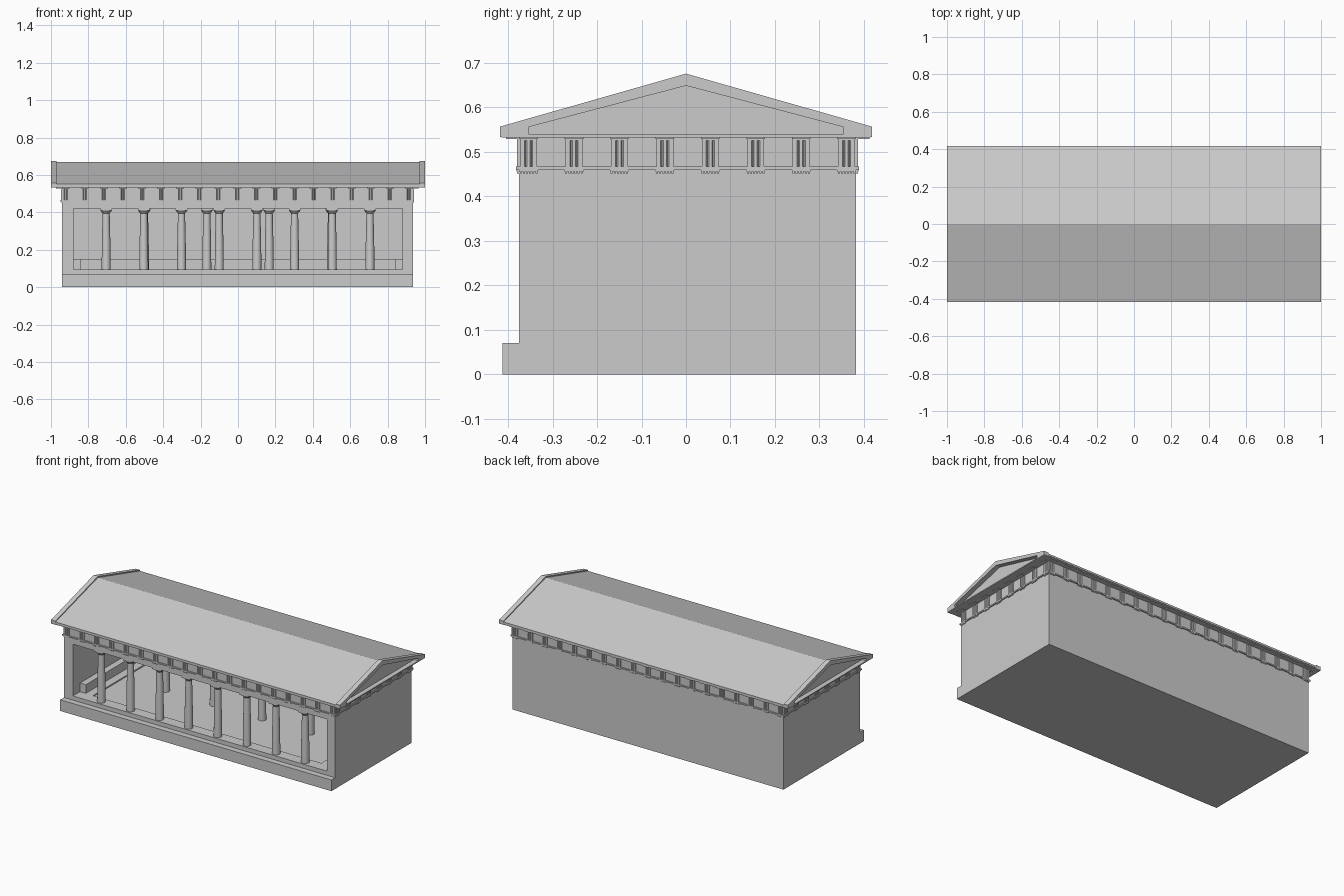
import bpy, bmesh, math
from mathutils import Matrix, Vector

if "Cube" in bpy.data.objects:
    bpy.data.objects.remove(bpy.data.objects["Cube"], do_unlink=True)

STONE = (0.6, 0.6, 0.6, 1.0)
stone = bpy.data.materials.new("pale stone")
stone.use_nodes = True
stone.diffuse_color = STONE
stone.node_tree.nodes["Principled BSDF"].inputs["Base Color"].default_value = STONE

# Main extents of the walls
X0, X1, Y0, Y1 = -0.942, 0.935, -0.375, 0.382
CX, CY = (X0 + X1) / 2, (Y0 + Y1) / 2
HX, HY = (X1 - X0) / 2, (Y1 - Y0) / 2
FLOOR, LINTEL, TOP = 0.096, 0.42, 0.534


def finish(name, bm, smooth=False):
    bmesh.ops.recalc_face_normals(bm, faces=bm.faces)
    mesh = bpy.data.meshes.new(name)
    bm.to_mesh(mesh)
    bm.free()
    mesh.materials.append(stone)
    obj = bpy.data.objects.new(name, mesh)
    bpy.context.collection.objects.link(obj)
    if smooth:
        bpy.ops.object.select_all(action="DESELECT")
        obj.select_set(True)
        bpy.context.view_layer.objects.active = obj
        bpy.ops.object.shade_smooth_by_angle(angle=math.radians(35))
    return obj


def box(bm, x0, x1, y0, y1, z0, z1, matrix=Matrix()):
    size = Matrix.Diagonal((x1 - x0, y1 - y0, z1 - z0, 1))
    place = Matrix.Translation(((x0 + x1) / 2, (y0 + y1) / 2, (z0 + z1) / 2))
    bmesh.ops.create_cube(bm, size=1, matrix=matrix @ place @ size)


def prism(bm, points, axis, lo, hi, matrix=Matrix()):
    """Extrude a 2D outline along x (outline in y, z) or z (outline in x, y)."""
    def place(p, t):
        return matrix @ Vector((t, *p) if axis == "x" else (*p, t))
    face = bm.faces.new([bm.verts.new(place(p, lo)) for p in points])
    new = bmesh.ops.extrude_face_region(bm, geom=[face])["geom"]
    move = place(points[0], hi) - place(points[0], lo)
    bmesh.ops.translate(bm, vec=move, verts=[v for v in new if isinstance(v, bmesh.types.BMVert)])


def cut(target, bm):
    cutter = finish("cutter", bm)
    cutter.hide_render = True
    mod = target.modifiers.new("cut", "BOOLEAN")
    mod.operation, mod.solver, mod.object = "DIFFERENCE", "EXACT", cutter
    bpy.context.view_layer.objects.active = target
    bpy.ops.object.modifier_apply(modifier=mod.name)
    bpy.data.objects.remove(cutter, do_unlink=True)


# Hall with front step, hollowed from the front
bm = bmesh.new()
step = -0.412
prism(bm, [(step, 0), (Y1, 0), (Y1, TOP), (Y0, TOP), (Y0, 0.07), (step, 0.07)], "x", X0, X1)
hall = finish("hall_walls", bm)
RX, RY = 0.88, 0.32
bm = bmesh.new()
box(bm, -RX, RX, Y0 - 0.02, RY, FLOOR, LINTEL)
cut(hall, bm)

# Shallow sunken floor
bm = bmesh.new()
box(bm, -0.79, 0.79, -0.305, RY - 0.09, FLOOR - 0.008, FLOOR + 0.05)
cut(hall, bm)

# Bench around three sides of the room
bm = bmesh.new()
b, front = 0.04, -0.305
prism(bm, [(-RX, front), (b - RX, front), (b - RX, RY - b), (RX - b, RY - b),
           (RX - b, front), (RX, front), (RX, RY), (-RX, RY)], "z", FLOOR, 0.15)
finish("bench", bm)


# Columns: tapered shaft, flared cushion and square cap
def column(name, x, y, base):
    bm = bmesh.new()
    rings = [(0.024, base), (0.023, 0.22), (0.019, 0.395), (0.021, 0.397),
             (0.029, 0.408), (0.029, 0.41)]
    sides, loops = 24, []
    for r, z in rings:
        loops.append([bm.verts.new((x + r * math.cos(math.tau * i / sides),
                                    y + r * math.sin(math.tau * i / sides), z))
                      for i in range(sides)])
    for low, high in zip(loops, loops[1:]):
        for i in range(sides):
            j = (i + 1) % sides
            bm.faces.new((low[i], low[j], high[j], high[i]))
    bm.faces.new(loops[0])
    bm.faces.new(loops[-1])
    box(bm, x - 0.031, x + 0.031, y - 0.029, y + 0.029, 0.41, LINTEL)
    finish(name, bm, smooth=True)


for i in range(8):
    column(f"front_column_{i + 1}", -0.705 + 0.2015 * i, -0.343, FLOOR)
for i in range(4):
    column(f"inner_column_{i + 1}", -0.5 + i / 3, 0, FLOOR - 0.008)

# Moulding running around the walls under the frieze
bm = bmesh.new()
m = 0.007
box(bm, X0 - m, X1 + m, Y0 - m, Y1 + m, 0.459, 0.467)
moulding = finish("frieze_moulding", bm)
bm = bmesh.new()
box(bm, X0 + 0.02, X1 - 0.02, Y0 + 0.02, Y1 - 0.02, 0.44, 0.48)
cut(moulding, bm)


# Frieze blocks: grooved panel, drop strip with pegs, and block under the eaves
def frieze(name, count, half, matrix):
    bm = bmesh.new()
    w, d, g = 0.019, 0.005, 0.003
    outline = [(-w, 0), (-w, -d)]
    for c in (-w / 3, w / 3):
        outline += [(c - g, -d), (c, -0.001), (c + g, -d)]
    outline += [(w, -d), (w, 0)]
    for i in range(count):
        u = (half - 0.021) * (2 * i / (count - 1) - 1)
        spot = matrix @ Matrix.Translation((u, 0, 0))
        prism(bm, outline, "z", 0.467, 0.526, spot)
        box(bm, -w, w, -d, 0.002, 0.526, 0.53, spot)
        box(bm, -0.021, 0.021, -0.03, 0.002, 0.529, 0.535, spot)
        box(bm, -0.021, 0.021, -0.006, 0.002, 0.456, 0.46, spot)
        for k in range(6):
            p = 0.007 * (k - 2.5)
            box(bm, p - 0.0022, p + 0.0022, -0.005, 0.001, 0.452, 0.457, spot)
    finish(name, bm)


for name, count, half, reach, turn in (("front", 19, HX, HY, 0), ("left", 8, HY, HX, 90),
                                       ("back", 19, HX, HY, 180), ("right", 8, HY, HX, 270)):
    spin = Matrix.Rotation(math.radians(turn), 4, "Z")
    frieze(name + "_frieze", count, half,
           Matrix.Translation((CX, CY, 0)) @ spin @ Matrix.Translation((0, -reach, 0)))

# Gabled roof body
E, EAVE, RIDGE, END = 0.418, 0.557, 0.676, 0.97
bm = bmesh.new()
prism(bm, [(-E, 0.539), (-E, 0.551), (0, 0.669), (E, 0.551), (E, 0.539)], "x", -END, END)
finish("roof", bm)

# Eaves cornice slab
bm = bmesh.new()
box(bm, -1, 1, -E + 0.003, E - 0.003, 0.533, 0.54)
finish("cornice", bm)

# Raised gable frames around the recessed triangles
for side, name in ((-1, "right_gable_frame"), (1, "left_gable_frame")):
    bm = bmesh.new()
    for s in (-1, 1):
        prism(bm, [(0, RIDGE), (s * E, EAVE), (s * E, 0.533), (s * 0.354, 0.54),
                   (s * 0.354, 0.556), (0, 0.649)], "x", side * END, side)
    bmesh.ops.remove_doubles(bm, verts=bm.verts, dist=1e-5)
    inner = [f for f in bm.faces if all(abs(v.co.y) < 1e-5 for v in f.verts)]
    bmesh.ops.delete(bm, geom=inner, context="FACES")
    finish(name, bm)
